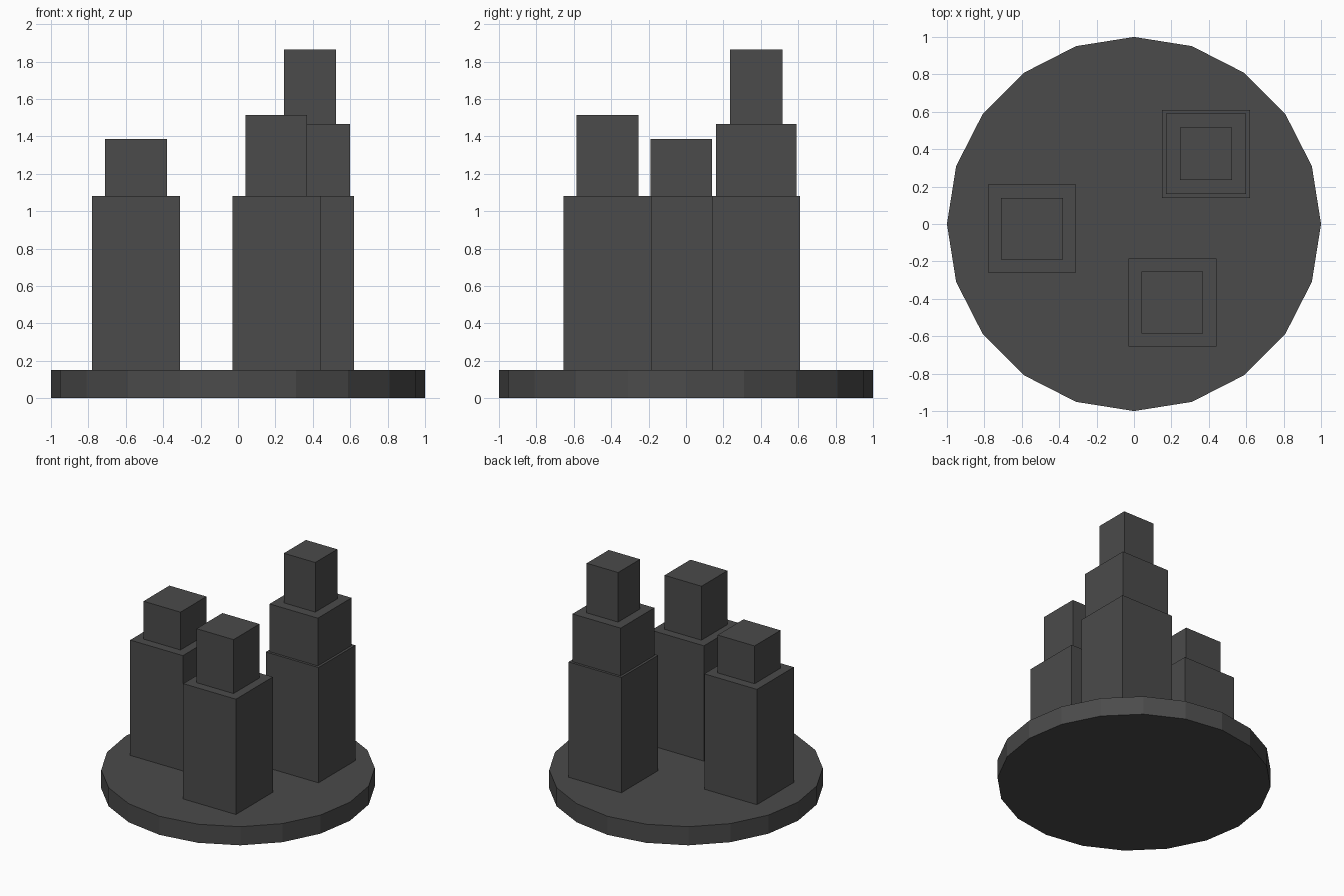
import bpy

if "Cube" in bpy.data.objects:
    bpy.data.objects.remove(bpy.data.objects["Cube"])

dark = bpy.data.materials.new("dark_grey")
dark.diffuse_color = (0.07, 0.07, 0.07, 1)
dark.use_nodes = True
dark.node_tree.nodes["Principled BSDF"].inputs["Base Color"].default_value = dark.diffuse_color


def finish(name):
    obj = bpy.context.object
    obj.name = name
    obj.data.materials.append(dark)
    return obj


def block(name, x, y, size, z0, z1):
    bpy.ops.mesh.primitive_cube_add(size=1, location=(x, y, (z0 + z1) / 2))
    bpy.context.object.scale = (size, size, z1 - z0)
    bpy.ops.object.transform_apply(location=False, rotation=False, scale=True)
    finish(name)


# Twenty-sided base, with a corner on the x axis
BASE_TOP = 0.15
bpy.ops.mesh.primitive_cylinder_add(vertices=20, radius=1, depth=BASE_TOP,
                                    location=(0, 0, BASE_TOP / 2))
finish("base")

# Stepped towers: centre, then (width, top height) of each tier
towers = {
    "left_tower": (-0.545, -0.025, [(0.47, 1.08), (0.33, 1.385)]),
    "front_tower": (0.205, -0.42, [(0.47, 1.08), (0.33, 1.515)]),
    "back_tower": (0.385, 0.375, [(0.47, 1.08), (0.43, 1.465), (0.28, 1.865)]),
}
for name, (x, y, tiers) in towers.items():
    z = BASE_TOP
    for i, (width, top) in enumerate(tiers, 1):
        block(f"{name}_tier_{i}", x, y, width, z, top)
        z = top
